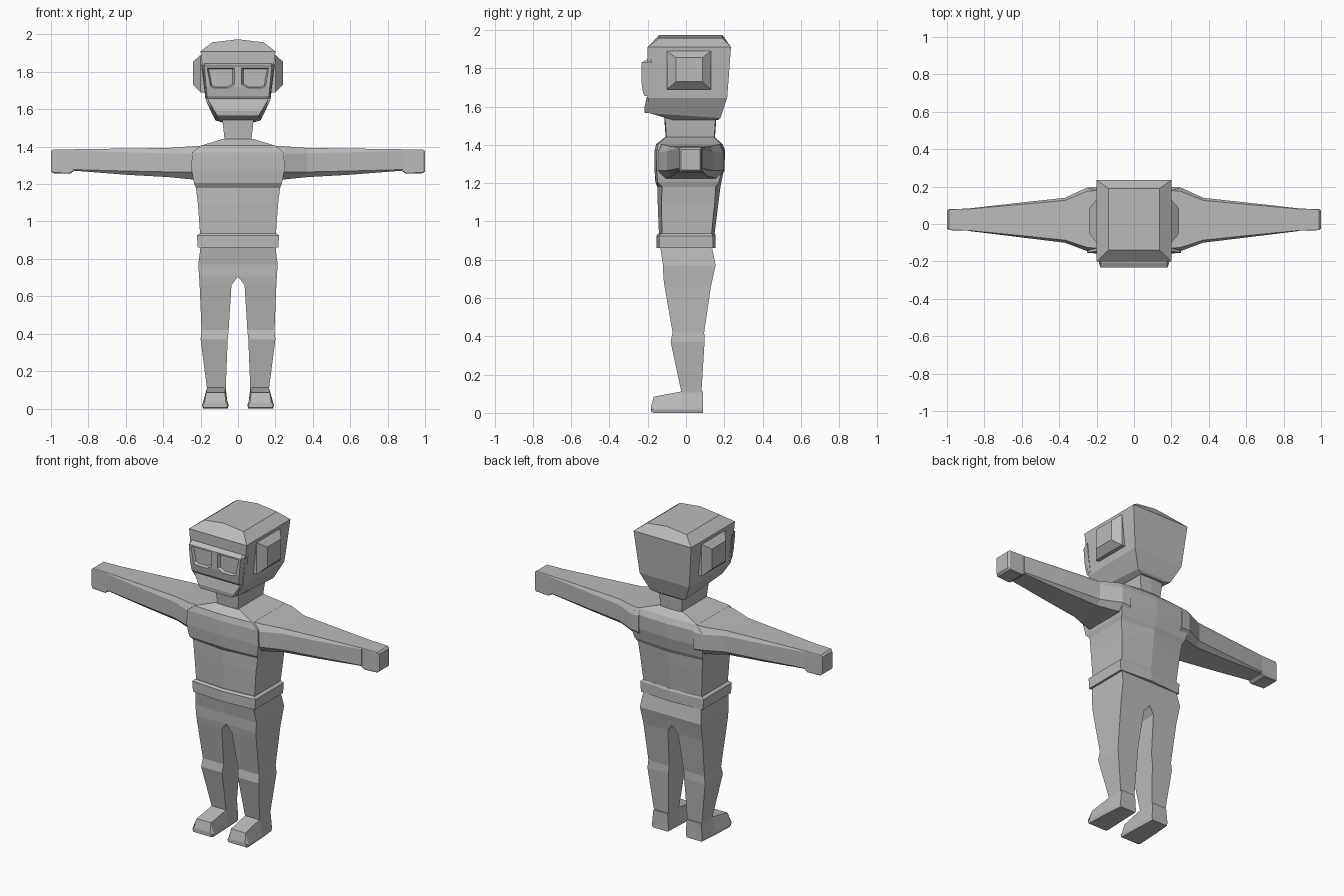
import bpy, bmesh

if "Cube" in bpy.data.objects:
    bpy.data.objects.remove(bpy.data.objects["Cube"])

grey = bpy.data.materials.new("plain grey")
grey.diffuse_color = (0.5, 0.5, 0.5, 1)
grey.use_nodes = True
grey.node_tree.nodes["Principled BSDF"].inputs["Base Color"].default_value = grey.diffuse_color


def loft(name, rings, mirror=False, open_middle=False):
    """Skin a stack of rings, cap both ends, optionally mirror across x."""
    bm = bmesh.new()
    loops = [[bm.verts.new(p) for p in r] for r in rings]
    n = len(loops[0])
    for a, b in zip(loops, loops[1:]):
        for i in range(n):
            j = (i + 1) % n
            bm.faces.new((a[i], a[j], b[j], b[i]))
    bm.faces.new(loops[0])
    bm.faces.new(loops[-1])
    bmesh.ops.recalc_face_normals(bm, faces=bm.faces)
    if open_middle:
        inner = [f for f in bm.faces if all(abs(v.co.x) < 1e-4 for v in f.verts)]
        bmesh.ops.delete(bm, geom=inner, context='FACES')
    me = bpy.data.meshes.new(name)
    bm.to_mesh(me)
    bm.free()
    me.materials.append(grey)
    ob = bpy.data.objects.new(name, me)
    bpy.context.collection.objects.link(ob)
    if mirror:
        ob.modifiers.new("mirror", 'MIRROR')
    return ob


def body_ring(z, w, yf, yb, bow=0.015, wb=None):
    """Six-sided body section whose front and back bow out at the middle."""
    wb = wb or w
    return [(-w, yf + bow, z), (0, yf, z), (w, yf + bow, z),
            (wb, yb - bow, z), (0, yb, z), (-wb, yb - bow, z)]


def box_ring(z, x0, x1, y0, y1):
    return [(x0, y0, z), (x1, y0, z), (x1, y1, z), (x0, y1, z)]


def arm_ring(x, yf, yb, z0, z1, c):
    """Arm section with its lower edges cut back by c."""
    return [(x, yf + c / 2, z1), (x, yf, z1 - c), (x, yf, z0 + c), (x, yf + c, z0),
            (x, yb - c, z0), (x, yb, z0 + c), (x, yb, z1 - c), (x, yb - c / 2, z1)]


# Torso with chest overhang and sloped shoulders
loft("torso", [
    body_ring(0.90, 0.20, -0.14, 0.145),
    body_ring(1.10, 0.215, -0.148, 0.17, 0.02),
    body_ring(1.18, 0.225, -0.15, 0.18, 0.025),
    body_ring(1.205, 0.235, -0.16, 0.185, 0.012),
    body_ring(1.28, 0.25, -0.165, 0.20, 0.01),
    body_ring(1.37, 0.245, -0.165, 0.205, 0.012),
    body_ring(1.405, 0.20, -0.155, 0.19, 0.01),
    body_ring(1.44, 0.085, -0.11, 0.15, 0.005)])

# Belt
loft("belt", [body_ring(0.86, 0.215, -0.155, 0.155),
              body_ring(0.925, 0.22, -0.155, 0.155),
              body_ring(0.937, 0.205, -0.145, 0.15)])

# Trousers: both legs joined at the hips
loft("legs", [
    box_ring(0.87, 0, 0.20, -0.135, 0.135),
    box_ring(0.77, 0, 0.212, -0.12, 0.155),
    box_ring(0.705, 0, 0.208, -0.118, 0.14),
    box_ring(0.66, 0.035, 0.205, -0.112, 0.13),
    box_ring(0.42, 0.05, 0.195, -0.07, 0.095),
    box_ring(0.37, 0.055, 0.20, -0.08, 0.097),
    box_ring(0.10, 0.066, 0.165, -0.022, 0.08)], mirror=True, open_middle=True)

# Feet, skinned from heel to toe
def foot_ring(y, top, low, x0, x1, b0, b1):
    return [(x0, y, top), (x1, y, top), (b1, y, low + 0.018),
            (b1 - 0.005, y, low), (b0 + 0.005, y, low), (b0, y, low + 0.018)]

loft("feet", [
    foot_ring(0.088, 0.112, 0.0, 0.066, 0.165, 0.06, 0.175),
    foot_ring(-0.022, 0.112, 0.0, 0.066, 0.165, 0.055, 0.185),
    foot_ring(-0.168, 0.085, 0.0, 0.07, 0.17, 0.05, 0.192),
    foot_ring(-0.184, 0.03, 0.005, 0.065, 0.178, 0.055, 0.188)], mirror=True)

# Arms and hands
loft("arms", [
    arm_ring(0.19, -0.15, 0.20, 1.22, 1.405, 0.04),
    arm_ring(0.25, -0.145, 0.195, 1.225, 1.402, 0.04),
    arm_ring(0.37, -0.10, 0.14, 1.237, 1.393, 0.028),
    arm_ring(0.60, -0.072, 0.115, 1.25, 1.39, 0.02),
    arm_ring(0.885, -0.037, 0.083, 1.272, 1.386, 0.006)], mirror=True)
loft("hands", [
    arm_ring(0.88, -0.036, 0.082, 1.268, 1.386, 0.004),
    arm_ring(0.90, -0.036, 0.082, 1.255, 1.386, 0.004),
    arm_ring(0.988, -0.033, 0.08, 1.258, 1.385, 0.004),
    arm_ring(1.0, -0.025, 0.072, 1.268, 1.375, 0.004)], mirror=True)

# Neck
loft("neck", [body_ring(1.42, 0.07, -0.105, 0.15, 0.004),
              body_ring(1.56, 0.085, -0.115, 0.16, 0.004)])

# Head: jaw, skull and a bevelled crown with a slight ridge
def head_ring(z, w, yf, yb, ridge=0, rise=0):
    """Head section; rise lifts the front to shape the chin."""
    return [(-w, yf, z + rise), (0, yf, z + ridge + rise), (w, yf, z + rise),
            (w, yb, z), (0, yb, z + ridge), (-w, yb, z)]

loft("head", [
    head_ring(1.53, 0.085, -0.07, 0.17),
    head_ring(1.54, 0.12, -0.19, 0.18, rise=0.025),
    head_ring(1.645, 0.172, -0.20, 0.215),
    head_ring(1.91, 0.20, -0.20, 0.235),
    head_ring(1.958, 0.137, -0.14, 0.19, ridge=0.016)])

# Mouth guard
def panel(name, rows, mirror=False):
    """Front panel from rows of (z, back half-width, front half-width, front y)."""
    return loft(name, [[(-b, -0.18, z), (-f, y, z), (f, y, z), (b, -0.18, z)]
                       for z, b, f, y in rows], mirror)

panel("mouth_guard", [(1.565, 0.118, 0.11, -0.215), (1.59, 0.135, 0.125, -0.218),
                      (1.65, 0.17, 0.16, -0.205)])

# Goggles with two recessed lenses
goggles = panel("goggles", [(1.655, 0.174, 0.165, -0.215), (1.67, 0.176, 0.165, -0.224),
                            (1.72, 0.182, 0.17, -0.232), (1.83, 0.196, 0.18, -0.232),
                            (1.845, 0.194, 0.175, -0.205)])
outline = [(0.02, 1.82), (0.165, 1.82), (0.147, 1.722), (0.125, 1.712),
           (0.055, 1.712), (0.02, 1.732)]
cx, cz = 0.09, 1.77
cutter = loft("lens_cutter", [
    [(cx + (x - cx) * s, y, cz + (z - cz) * s) for x, z in outline]
    for y, s in ((-0.216, 0.88), (-0.232, 1.0), (-0.26, 1.0))], mirror=True)
cutter.hide_render = True
cutter.hide_viewport = True
cut = goggles.modifiers.new("lenses", 'BOOLEAN')
cut.operation = 'DIFFERENCE'
cut.object = cutter

# Ear pads: wide bevelled base narrowing to a flat outer face
loft("ears", [[(x, y0, z0), (x, y1, z0), (x, y1, z1), (x, y0, z1)]
              for x, y0, y1, z0, z1 in ((0.16, -0.10, 0.13, 1.69, 1.89),
                                        (0.20, -0.10, 0.13, 1.69, 1.89),
                                        (0.24, -0.052, 0.085, 1.73, 1.855))], mirror=True)
